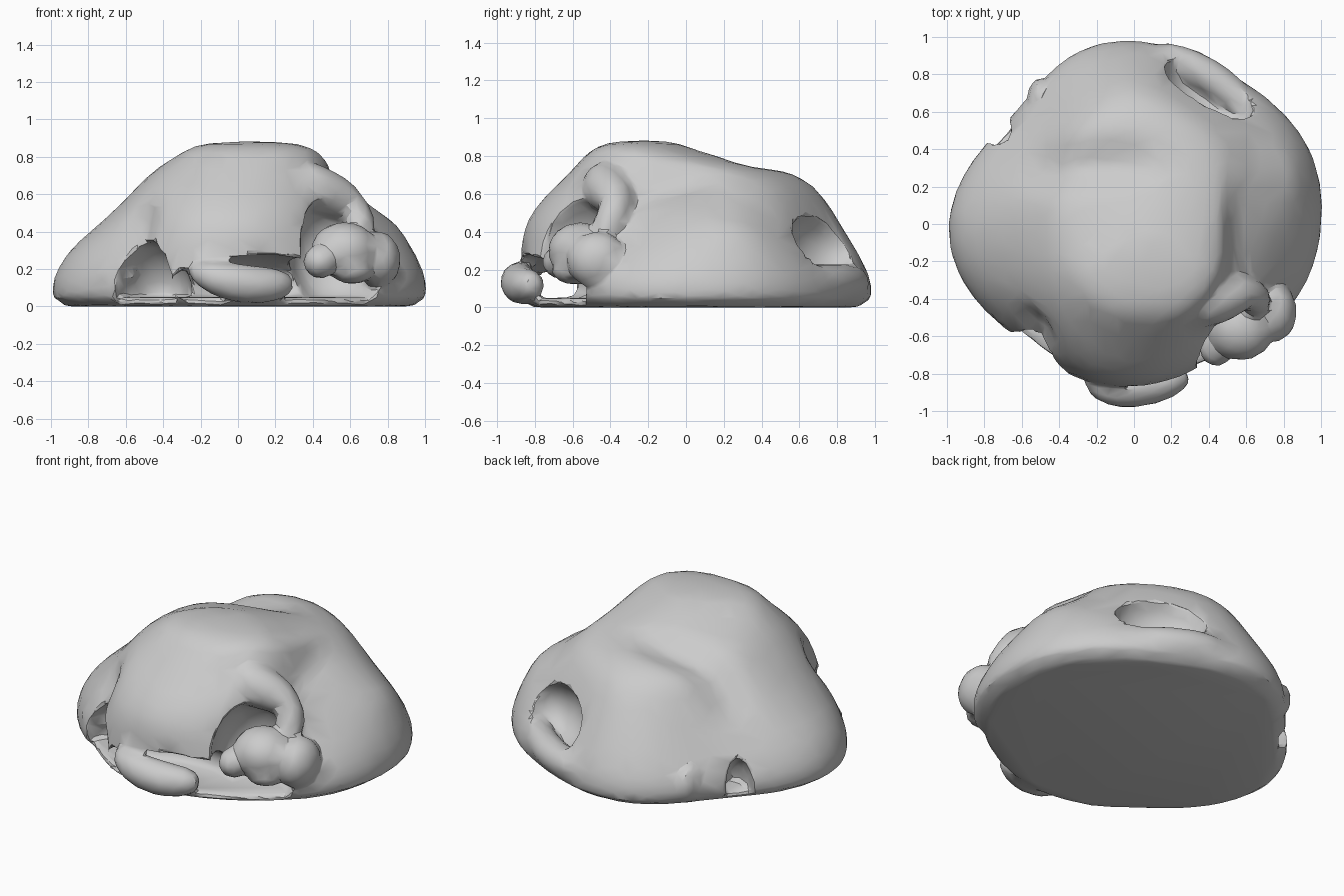
import bpy, bmesh, math
from mathutils import Vector

if "Cube" in bpy.data.objects:
    bpy.data.objects.remove(bpy.data.objects["Cube"])


def loft(name, rings, sub=2):
    """Skin a stack of equal rings, close the ends and round it off."""
    bm = bmesh.new()
    rows = [[bm.verts.new(p) for p in ring] for ring in rings]
    n = len(rows[0])
    for a, b in zip(rows, rows[1:]):
        for i in range(n):
            j = (i + 1) % n
            bm.faces.new((a[i], a[j], b[j], b[i]))
    bm.faces.new(rows[0][::-1])
    bm.faces.new(rows[-1])
    bmesh.ops.recalc_face_normals(bm, faces=bm.faces)
    me = bpy.data.meshes.new(name)
    bm.to_mesh(me)
    bm.free()
    ob = bpy.data.objects.new(name, me)
    bpy.context.collection.objects.link(ob)
    ob.modifiers.new("round", 'SUBSURF').levels = sub
    return ob


def select(obs):
    bpy.ops.object.select_all(action='DESELECT')
    for ob in obs:
        ob.select_set(True)
    bpy.context.view_layer.objects.active = obs[0]


def apply_all(ob):
    select([ob])
    for m in list(ob.modifiers):
        bpy.ops.object.modifier_apply(modifier=m.name)
    return ob


def outline(radii, z, cx=0, cy=0, s=1.0):
    n = len(radii)
    return [Vector((cx + s * r * math.cos(2 * math.pi * i / n),
                    cy + s * r * math.sin(2 * math.pi * i / n), z))
            for i, r in enumerate(radii)]


def limb(name, pts):
    """Tapered rounded tube through (x, y, z, radius) points."""
    c = [Vector(p[:3]) for p in pts]
    rings = []
    for i, p in enumerate(pts):
        d = c[min(i + 1, len(c) - 1)] - c[max(i - 1, 0)]
        q = d.to_track_quat('Z', 'Y')
        rings.append([c[i] + q @ Vector((1.08 * p[3] * math.cos(k * math.pi / 4),
                                         1.08 * p[3] * math.sin(k * math.pi / 4), 0))
                      for k in range(8)])
    return apply_all(loft(name, rings))


def blob(name, loc, size, turn=0):
    bpy.ops.mesh.primitive_ico_sphere_add(subdivisions=3, radius=1, location=loc)
    ob = bpy.context.object
    ob.name = name
    ob.scale = size
    ob.rotation_euler = (0, 0, math.radians(turn))
    return ob


# Main draped body: contour outlines from the ground to the crown
foot_line = [1.0, 1.03, .97, .93, .99, .97, .84, .92, 1.01, .96, .85, .88, .87, .86, .88, .97]
levels = [
    (.00, 0, 0, 1.00, foot_line),
    (.05, 0, 0, 1.03, foot_line),
    (.15, 0, 0, 1.03, foot_line),
    (.30, 0, 0, 1.03, [.94, .97, .88, .83, .92, .88, .76, .81, .93, .89, .80, .88, .87, .84, .78, .86]),
    (.45, 0, 0, 1.02, [.78, .83, .79, .74, .84, .78, .66, .68, .74, .74, .76, .85, .87, .82, .73, .72]),
    (.60, 0, 0, 1.01, [.66, .70, .70, .69, .75, .69, .59, .57, .57, .62, .69, .75, .75, .74, .70, .62]),
    (.73, 0, 0, 1.01, [.55, .57, .58, .59, .59, .55, .48, .44, .44, .50, .57, .60, .60, .61, .60, .54]),
    (.82, .07, -.27, 1.01, [.39, .35, .33, .33, .32, .30, .30, .34, .39, .38, .34, .28, .25, .28, .32, .37]),
    (.885, .07, -.24, 1.01, [.26, .24, .21, .2, .19, .2, .21, .24, .27, .25, .2, .17, .16, .17, .2, .24]),
]
body = apply_all(loft("body", [outline(r, z, cx, cy, s) for z, cx, cy, s, r in levels], 3))

# Folds: soft pushes at a place, with a reach and a direction
folds = [
    ((-.12, .32, .74), (.26, .12, .3), (0, -.01, -.08)),
    ((-.45, .30, .62), (.2, .12, .3), (.02, -.02, -.05)),
    ((.57, -.02, .60), (.10, .25, .25), (-.06, 0, -.04)),
    ((-.52, -.56, .42), (.10, .12, .14), (.04, .05, -.01)),
    ((.80, .25, .40), (.14, .25, .14), (.03, .0, .02)),
]
for v in body.data.vertices:
    p = v.co.copy()
    for c, reach, push in folds:
        d2 = sum(((p[k] - c[k]) / reach[k]) ** 2 for k in range(3))
        v.co += Vector(push) * math.exp(-d2)

# Hollows under the limbs and belly
hollows = [
    ((-.47, -.64, .04), (.20, .30, .31), -30),
    ((.10, -.78, .12), (.46, .32, .16), 0),
    ((.56, -.62, .28), (.26, .34, .33), 35),
    ((.40, .72, .32), (.27, .17, .19), -38),
    ((-.72, .49, .08), (.08, .17, .18), 50),
]
cutters = []
for loc, size, turn in hollows:
    cut = blob("cutter", loc, size, turn)
    cut.hide_render = True
    cutters.append(cut)
    m = body.modifiers.new("hollow", 'BOOLEAN')
    m.operation = 'DIFFERENCE'
    m.solver = 'EXACT'
    m.object = cut
apply_all(body)
for cut in cutters:
    bpy.data.objects.remove(cut)

# Flat base slab following the footprint
base = apply_all(loft("base", [outline(foot_line, z, s=s) for z, s in
                               ((.0, .1), (.0, .93), (.0, .98), (.05, .98), (.05, .93), (.05, .1))]))
parts = [body, base]

# Limbs
parts += [
    limb("front_foot", [(-.26, -.83, .20, .03), (-.18, -.88, .17, .08), (-.05, -.89, .13, .105),
                        (.12, -.86, .11, .105), (.24, -.82, .12, .08), (.29, -.80, .12, .04)]),
    limb("front_arm", [(.28, -.42, .67, .15), (.44, -.42, .62, .13), (.57, -.36, .57, .11),
                       (.66, -.38, .47, .10), (.65, -.47, .35, .08)]),
    limb("back_arm", [(.02, .88, .11, .07), (.18, .90, .14, .09), (.40, .80, .13, .10),
                      (.57, .66, .14, .09), (.66, .54, .18, .06)]),
]

# Rounded lumps: the clenched bundle and small paws
lumps = {
    "bundle_centre": ((.57, -.56, .30), (.18, .17, .15)),
    "bundle_side": ((.75, -.47, .25), (.12, .16, .15)),
    "bundle_front": ((.44, -.66, .24), (.09, .10, .09)),
    "bundle_low": ((.61, -.59, .20), (.12, .12, .08)),
    "back_paw": ((-.50, .67, .13), (.07, .11, .12)),
    "front_paw": ((-.65, -.47, .17), (.11, .08, .05)),
}
parts += [blob(name, loc, size) for name, (loc, size) in lumps.items()]

# Fuse into one sculpted skin, then thin it into soft facets
select(parts)
bpy.ops.object.join()
figure = bpy.context.object
figure.name = "draped_figure"
m = figure.modifiers.new("fuse", 'REMESH')
m.mode = 'VOXEL'
m.voxel_size = .016
m = figure.modifiers.new("soften", 'SMOOTH')
m.factor = .5
m.iterations = 4
m = figure.modifiers.new("thin", 'DECIMATE')
m.ratio = .035
apply_all(figure)
bpy.ops.object.shade_smooth_by_angle(angle=math.radians(30))
